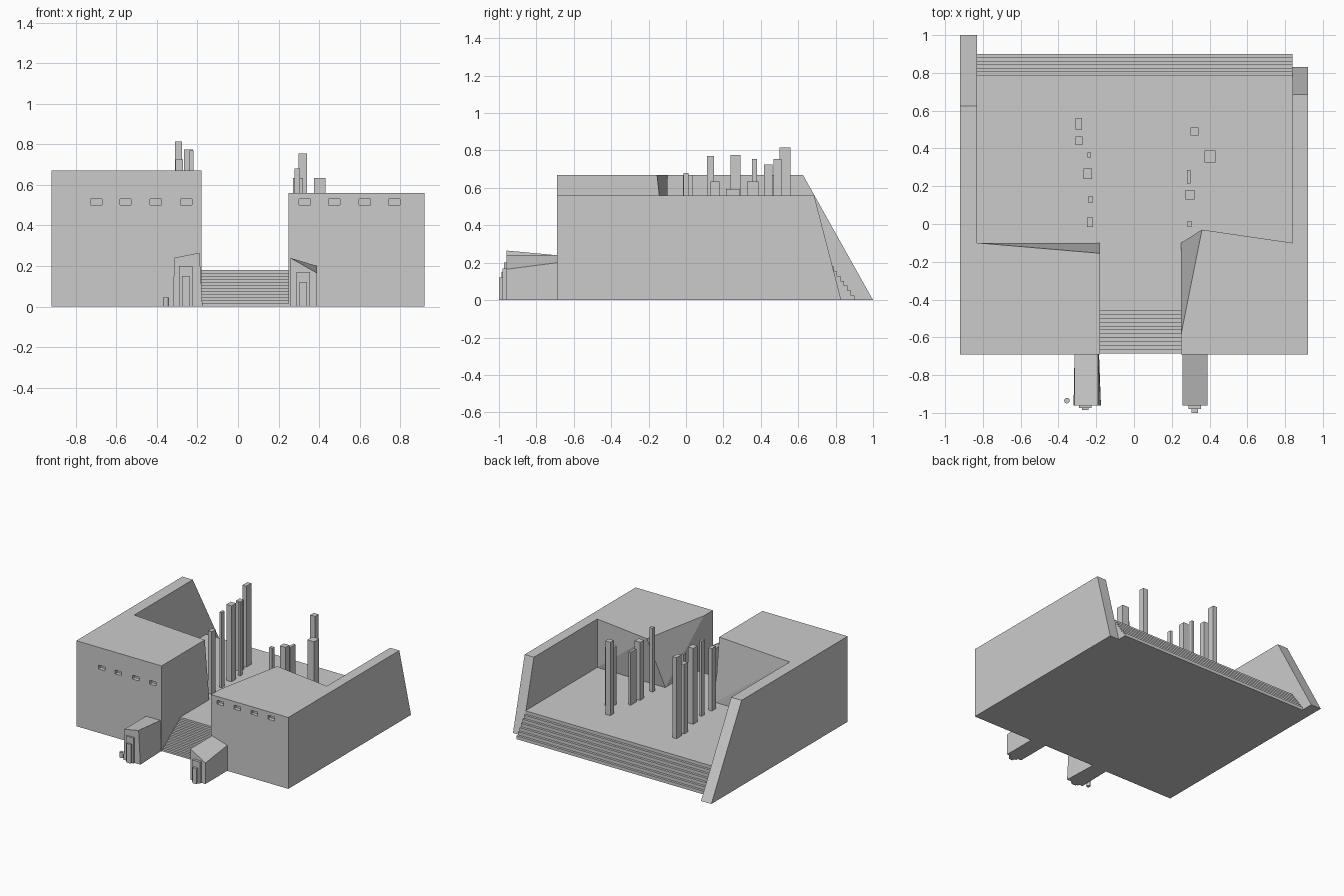
import bpy, bmesh, math

if "Cube" in bpy.data.objects:
    bpy.data.objects.remove(bpy.data.objects["Cube"])

FLOOR = 0.18
FRONT = -0.69


def make(name, bm):
    bmesh.ops.recalc_face_normals(bm, faces=bm.faces)
    me = bpy.data.meshes.new(name)
    bm.to_mesh(me)
    bm.free()
    ob = bpy.data.objects.new(name, me)
    bpy.context.collection.objects.link(ob)
    return ob


def loft(name, loops):
    """Skin a stack of equal-length loops and cap both ends."""
    bm = bmesh.new()
    rings = [[bm.verts.new(p) for p in loop] for loop in loops]
    for lo, hi in zip(rings, rings[1:]):
        for i in range(len(lo)):
            j = (i + 1) % len(lo)
            bm.faces.new((lo[i], lo[j], hi[j]))
            bm.faces.new((lo[i], hi[j], hi[i]))
    bm.faces.new(rings[0][::-1])
    bm.faces.new(rings[-1])
    return make(name, bm)


def box(name, x0, x1, y0, y1, z0, z1):
    base = [(x0, y0), (x1, y0), (x1, y1), (x0, y1)]
    return loft(name, [[(x, y, z) for x, y in base] for z in (z0, z1)])


def level(pts, z):
    return [(x, y, z) for x, y in pts]


# L-shaped building: block plus long side wall with a raked end
def building(name, outline, top, end_low, end_high):
    loops = []
    for z, raised in ((0, False), (FLOOR, False), (top, True)):
        end = end_low + (end_high - end_low) * z / top
        loops.append(level(outline(end, raised), z))
    return loft(name, loops)


left = building("left_building", lambda e, up: [
    (-0.92, FRONT), (-0.18, FRONT), (-0.18, -0.155 if up else -0.10),
    (-0.83, -0.10), (-0.83, e), (-0.92, e)], 0.67, 1.0, 0.625)

right = building("right_building", lambda e, up: [
    (0.25, FRONT), (0.92, FRONT), (0.92, e), (0.84, e), (0.84, -0.10),
    (0.36, -0.03) if up else (0.25, -0.10), (0.25, -0.58)], 0.56, 0.83, 0.685)

# Recessed windows
for ob, xs in ((left, (-0.70, -0.555, -0.405, -0.255)),
               (right, (0.33, 0.475, 0.625, 0.77))):
    for x in xs:
        cut = box("window_cutter", x - 0.028, x + 0.028, FRONT - 0.05, FRONT + 0.03, 0.50, 0.53)
        cut.hide_render = True
        cut.hide_viewport = True
        mod = ob.modifiers.new("window", 'BOOLEAN')
        mod.operation = 'DIFFERENCE'
        mod.solver = 'EXACT'
        mod.object = cut

# Courtyard floor with stairs at front and back, as one stepped profile
profile = [(-0.685, 0)]
n = 12
for i in range(n):
    y = -0.685 + 0.225 * i / (n - 1)
    profile += [(y, FLOOR * (i + 1) / n)]
    if i < n - 1:
        profile += [(y + 0.225 / (n - 1), FLOOR * (i + 1) / n)]
m = 7
for i in range(m):
    y = 0.79 + 0.11 * i / (m - 1)
    profile += [(y, FLOOR * (m - i) / m), (y, FLOOR * (m - i - 1) / m)]
loft("courtyard_and_stairs", [[(x, y, z) for y, z in profile] for x in (-0.83, 0.84)])

# Standing pillars: x, y, width, depth, top
pillars = [
    (-0.293, 0.53, 0.033, 0.06, 0.815), (-0.29, 0.44, 0.037, 0.045, 0.725),
    (-0.237, 0.366, 0.018, 0.027, 0.755), (-0.245, 0.265, 0.045, 0.055, 0.775),
    (-0.23, 0.13, 0.02, 0.037, 0.77), (-0.233, 0.01, 0.03, 0.05, 0.67),
    (0.32, 0.49, 0.043, 0.043, 0.755), (0.403, 0.357, 0.058, 0.063, 0.635),
    (0.29, 0.25, 0.02, 0.07, 0.595), (0.296, 0.155, 0.048, 0.048, 0.635),
    (0.293, 0.0, 0.027, 0.027, 0.68)]
for x, y, w, d, top in pillars:
    box("pillar", x - w / 2, x + w / 2, y - d / 2, y + d / 2, FLOOR - 0.01, top)

# Entrance porches with skewed roofs
loft("left_porch", [
    [(-0.32, -0.96, 0), (-0.175, -0.96, 0), (-0.185, FRONT, 0), (-0.315, FRONT, 0)],
    [(-0.315, -0.96, 0.24), (-0.19, -0.96, 0.265), (-0.19, FRONT, 0.24), (-0.315, FRONT, 0.24)]])
loft("right_porch", [
    [(0.258, -0.96, 0), (0.39, -0.96, 0), (0.39, FRONT, 0), (0.258, FRONT, 0)],
    [(0.258, -0.96, 0.24), (0.39, -0.96, 0.165), (0.39, FRONT, 0.20), (0.258, FRONT, 0.24)]])

# Stepped door surrounds
for x, y, h in ((-0.258, -0.96, 0.20), (0.322, -0.96, 0.17)):
    depth = 0.013 if x < 0 else 0.02
    box("door_frame", x - 0.033, x + 0.033, y - depth, y + 0.005, 0, h)
    box("door", x - 0.018, x + 0.018, y - 2 * depth, y - depth + 0.005, 0, h - 0.05)

# Small bollard beside the left porch
bpy.ops.mesh.primitive_cylinder_add(vertices=12, radius=0.015, depth=0.045,
                                    location=(-0.355, -0.935, 0.0225))
bpy.context.object.name = "bollard"
